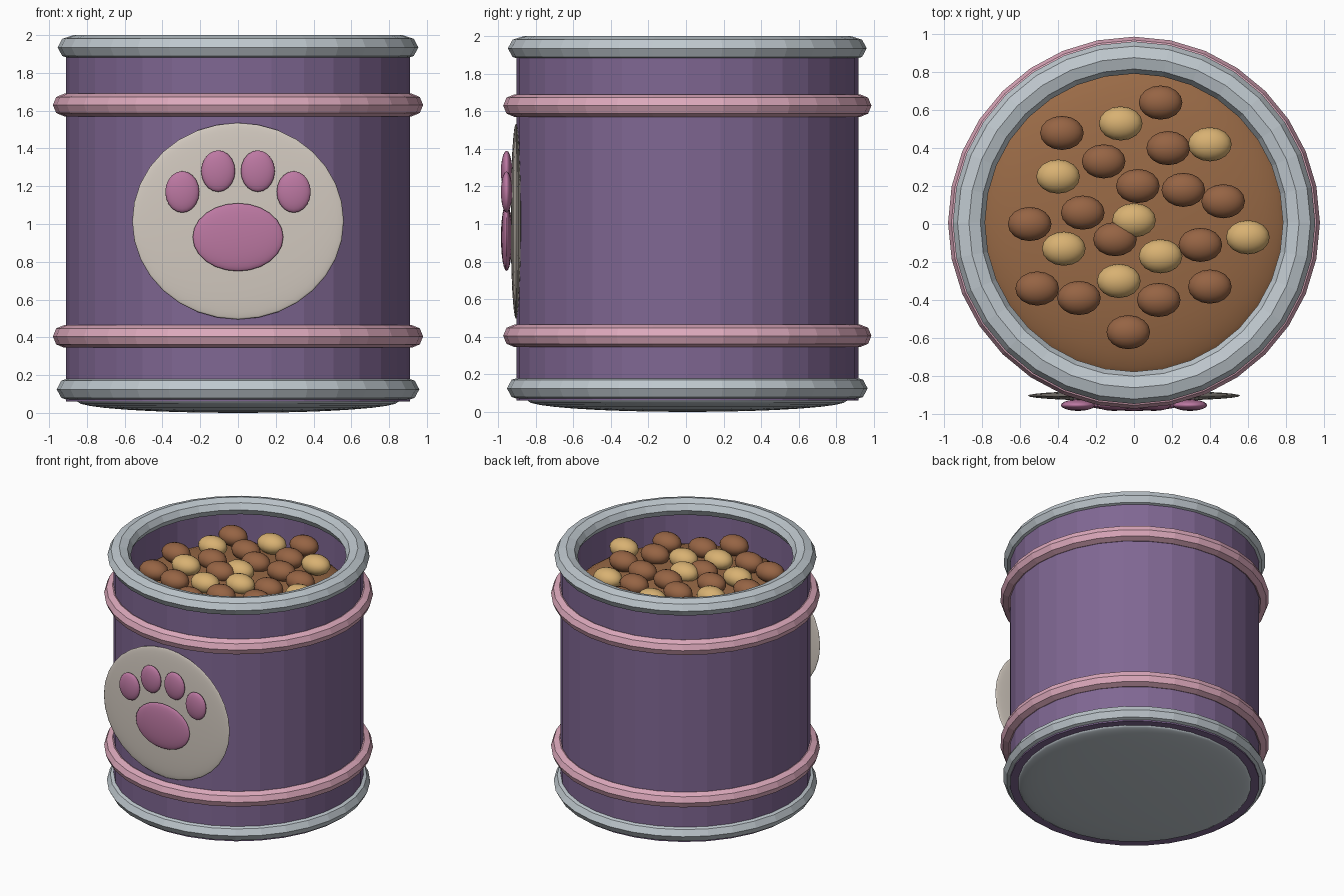
import bpy
import math

cube = bpy.data.objects.get("Cube")
if cube:
    bpy.data.objects.remove(cube)

CY = 0.007    # centre of the barrel in y
SIDES = 32


def material(name, hex_code):
    channels = [int(hex_code[i:i + 2], 16) / 255 for i in (0, 2, 4)]
    colour = [c / 12.92 if c < 0.04 else ((c + 0.055) / 1.055) ** 2.4 for c in channels] + [1]
    mat = bpy.data.materials.new(name)
    mat.use_nodes = True
    mat.diffuse_color = colour
    mat.node_tree.nodes["Principled BSDF"].inputs["Base Color"].default_value = colour
    return mat


PURPLE = material("purple", "806793")
GREY = material("light grey", "BFC8CE")
PINK = material("light pink", "DDA9BC")
CREAM = material("cream", "D3CAC0")
MAUVE = material("mauve", "BC78A2")
FOOD = material("food brown", "996A46")
BROWN = material("kibble brown", "966444")
GOLD = material("kibble gold", "D8B172")


def lathe(name, profile, mat, closed=False):
    """Spin a list of (radius, height) points around the barrel axis."""
    verts, faces = [], []
    n = len(profile)
    for s in range(SIDES):
        a = math.tau * s / SIDES
        verts += [(r * math.cos(a), r * math.sin(a) + CY, z) for r, z in profile]
    for s in range(SIDES):
        t = (s + 1) % SIDES
        for i in range(n if closed else n - 1):
            j = (i + 1) % n
            faces.append((s * n + i, t * n + i, t * n + j, s * n + j))
    if not closed:
        faces.append([s * n for s in reversed(range(SIDES))])
        faces.append([s * n + n - 1 for s in range(SIDES)])
    mesh = bpy.data.meshes.new(name)
    mesh.from_pydata(verts, [], faces)
    mesh.materials.append(mat)
    obj = bpy.data.objects.new(name, mesh)
    bpy.context.collection.objects.link(obj)


def hoop(name, radius, z, width, height, mat):
    """Ring with an eight-sided section."""
    angles = [math.tau * k / 8 for k in range(8)]
    lathe(name, [(radius + width * math.cos(a), z + height * math.sin(a)) for a in angles], mat, True)


def blob(name, centre, radii, mat, segments=24, rings=12, facing_front=False):
    """Smooth ellipsoid; its poles point up, or forward if facing_front."""
    turn = (math.pi / 2, 0, 0) if facing_front else (0, 0, 0)
    bpy.ops.mesh.primitive_uv_sphere_add(segments=segments, ring_count=rings, location=centre, rotation=turn)
    obj = bpy.context.object
    obj.name = name
    x, y, z = radii
    obj.scale = (x, z, y) if facing_front else radii
    obj.data.materials.append(mat)
    bpy.ops.object.shade_smooth()


# Barrel with a recessed top, and its rounded base
lathe("barrel", [(0.91, 0.06), (0.91, 1.93), (0.83, 1.93), (0.83, 1.55)], PURPLE)
blob("base", (0, CY, 0.06), (0.85, 0.85, 0.06), GREY, SIDES, 16)

# Rims and hoops
hoop("top_rim", 0.87, 1.935, 0.085, 0.065, GREY)
hoop("bottom_rim", 0.875, 0.125, 0.085, 0.065, GREY)
hoop("upper_hoop", 0.92, 1.63, 0.06, 0.06, PINK)
hoop("lower_hoop", 0.92, 0.405, 0.06, 0.06, PINK)

# Mound of food with kibbles on it
blob("food_mound", (0, CY, 1.62), (0.825, 0.825, 0.16), FOOD, SIDES, 16)
brown_spots = [(.14, .64), (-.38, .48), (-.16, .33), (.18, .4), (.02, .2), (.26, .18),
               (.47, .12), (-.27, .06), (-.55, 0), (-.1, -.08), (.35, -.11), (-.51, -.34),
               (-.29, -.39), (.4, -.33), (.13, -.4), (-.03, -.57)]
gold_spots = [(-.07, .53), (.4, .42), (-.4, .25), (0, .02), (-.37, -.13), (.6, -.07),
              (.14, -.17), (-.08, -.3)]
for label, spots, mat in (("brown", brown_spots, BROWN), ("gold", gold_spots, GOLD)):
    for i, (x, y) in enumerate(spots):
        blob(f"{label}_kibble_{i + 1}", (x, y, 1.81), (0.115, 0.09, 0.075), mat, 16, 10)

# Badge with a paw print
blob("badge", (0, -0.905, 1.015), (0.56, 0.028, 0.52), CREAM, SIDES, 16, True)
blob("paw_pad", (0, -0.955, 0.93), (0.24, 0.03, 0.18), MAUVE, 24, 12, True)
for side, sign in (("right", -1), ("left", 1)):
    blob(f"{side}_outer_toe", (sign * 0.295, -0.955, 1.17), (0.09, 0.03, 0.11), MAUVE, 20, 10, True)
    blob(f"{side}_inner_toe", (sign * 0.105, -0.955, 1.28), (0.09, 0.03, 0.11), MAUVE, 20, 10, True)
